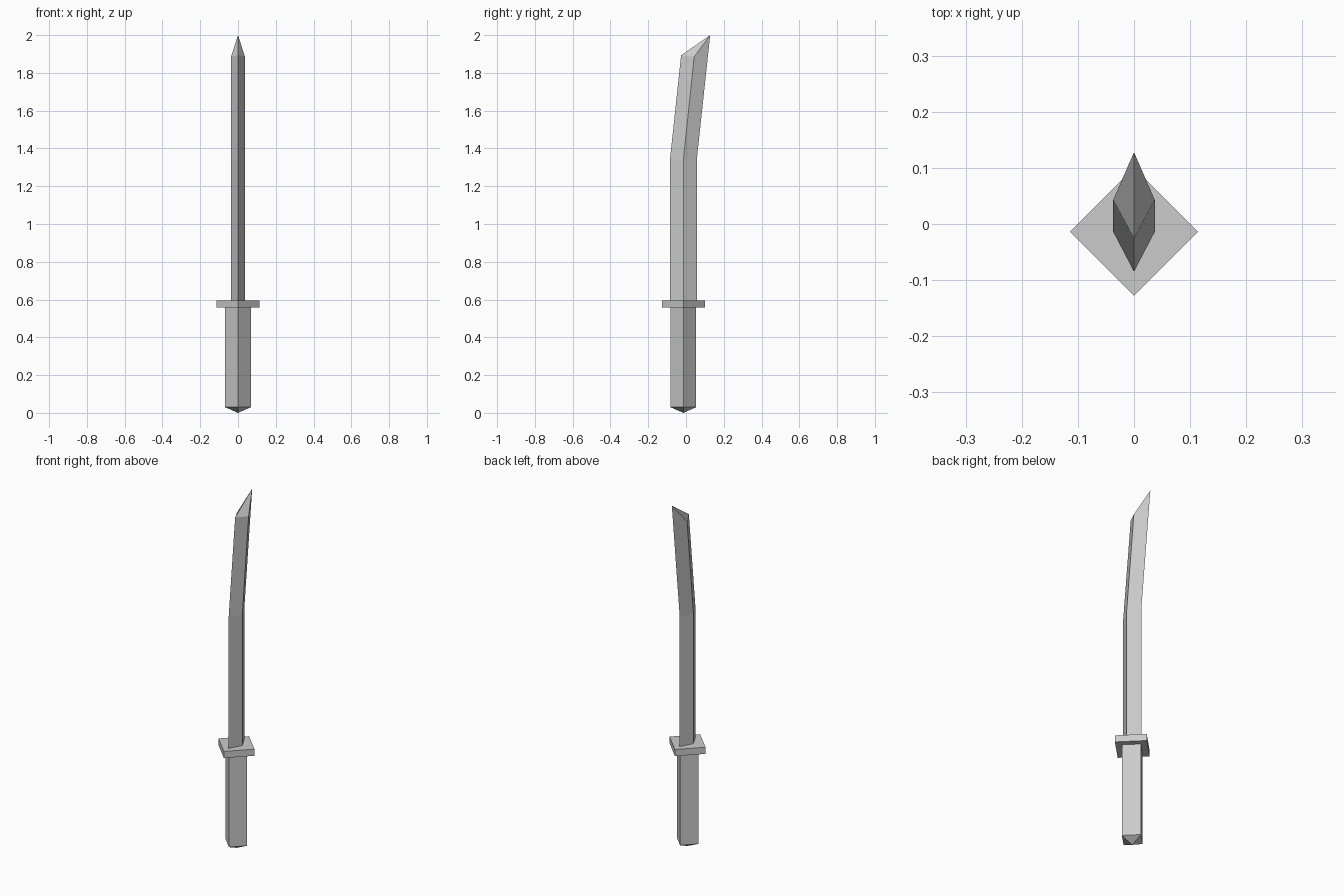
import bpy, bmesh

if "Cube" in bpy.data.objects:
    bpy.data.objects.remove(bpy.data.objects["Cube"])

CY = -0.014  # shared axis of handle, guard and lower blade


def diamond(hx, y_back, y_mid, y_front, z_back, z_mid, z_front):
    """Four-point ring: -y edge, +x ridge, +y edge, -x ridge."""
    return [(0, y_back, z_back), (hx, y_mid, z_mid),
            (0, y_front, z_front), (-hx, y_mid, z_mid)]


def square(r, z):
    return diamond(r, CY - r, CY, CY + r, z, z, z)


def loft(name, rings, bottom_apex=None, fold_top=False):
    """Skin a stack of four-point rings and close both ends."""
    bm = bmesh.new()
    loops = [[bm.verts.new(p) for p in ring] for ring in rings]
    for a, b in zip(loops, loops[1:]):
        for i in range(4):
            j = (i + 1) % 4
            bm.faces.new((a[i], a[j], b[j], b[i]))
    low, top = loops[0], loops[-1]
    if bottom_apex:
        apex = bm.verts.new(bottom_apex)
        for i in range(4):
            bm.faces.new((low[(i + 1) % 4], low[i], apex))
    else:
        bm.faces.new(low[::-1])
    if fold_top:
        bm.faces.new((top[0], top[1], top[2]))
        bm.faces.new((top[0], top[2], top[3]))
    else:
        bm.faces.new(top)
    bmesh.ops.recalc_face_normals(bm, faces=bm.faces)
    mesh = bpy.data.meshes.new(name)
    bm.to_mesh(mesh)
    bm.free()
    obj = bpy.data.objects.new(name, mesh)
    bpy.context.collection.objects.link(obj)
    return obj


# Handle with a shallow pyramid pommel
loft("handle", [square(0.068, 0.03), square(0.068, 0.56)],
     bottom_apex=(0, CY, 0))

# Square hand guard
loft("guard", [square(0.114, 0.557), square(0.114, 0.595)])

# Blade: straight lower half, leaning upper half, slanted folded tip
loft("blade", [
    diamond(0.037, -0.085, CY, 0.057, 0.59, 0.59, 0.59),
    diamond(0.037, -0.085, CY, 0.057, 1.34, 1.34, 1.34),
    diamond(0.037, -0.026, 0.043, 0.128, 1.893, 1.885, 2.0),
], fold_top=True)
